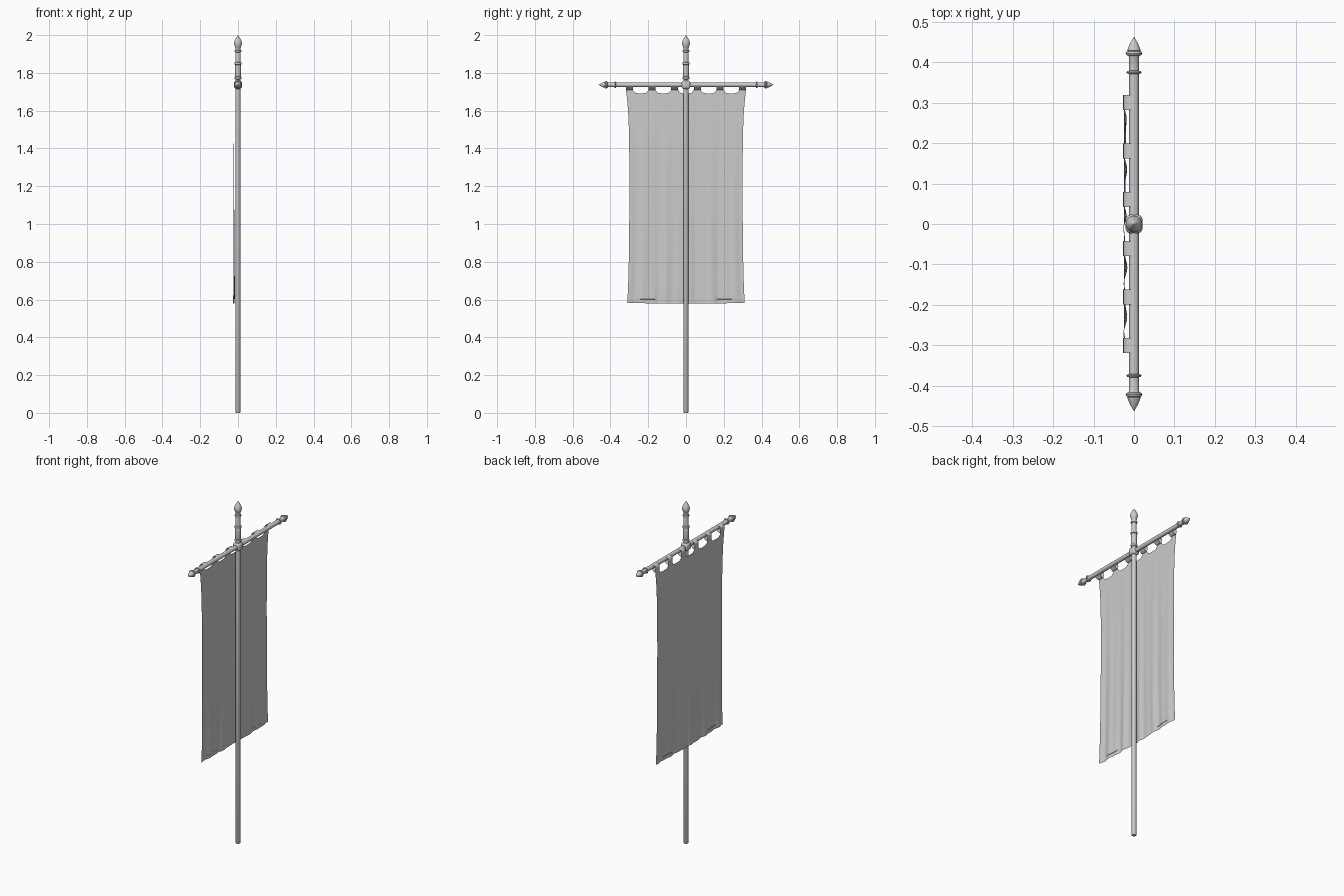
import bpy, math
from mathutils import Matrix, Vector

if "Cube" in bpy.data.objects:
    bpy.data.objects.remove(bpy.data.objects["Cube"])


def make(name, verts, faces, mat=None):
    me = bpy.data.meshes.new(name)
    if mat:
        verts = [mat @ Vector(v) for v in verts]
    me.from_pydata(verts, [], faces)
    me.update()
    ob = bpy.data.objects.new(name, me)
    bpy.context.collection.objects.link(ob)
    bpy.ops.object.select_all(action='DESELECT')
    ob.select_set(True)
    bpy.context.view_layer.objects.active = ob
    bpy.ops.object.shade_smooth_by_angle(angle=math.radians(40))
    return ob


def lathe(name, profile, mat=None, n=20):
    """Turned solid from (radius, height) points, capped at both ends."""
    verts = [(r * math.cos(2 * math.pi * k / n), r * math.sin(2 * math.pi * k / n), z)
             for r, z in profile for k in range(n)]
    faces = [(i * n + k, i * n + (k + 1) % n, (i + 1) * n + (k + 1) % n, (i + 1) * n + k)
             for i in range(len(profile) - 1) for k in range(n)]
    faces += [tuple(range(n))[::-1], tuple(range(len(verts) - n, len(verts)))]
    return make(name, verts, faces, mat)


def ring(z, r, h, base):
    """Rounded bead for a turned profile."""
    return [(base, z - h), (r * 0.92, z - h * 0.7), (r, z), (r * 0.92, z + h * 0.7), (base, z + h)]


BAR_Z = 1.737

# Pole with a slightly bevelled foot
lathe("pole", [(0.011, 0), (0.0128, 0.003), (0.0128, 1.73)])

# Turned finial on top of the pole
lathe("top_finial", [(0.0135, 1.74)] + ring(1.773, 0.019, 0.007, 0.014)
      + [(0.0155, 1.785), (0.0155, 1.838)] + ring(1.85, 0.0195, 0.007, 0.0145)
      + [(0.014, 1.862), (0.014, 1.905)] + ring(1.915, 0.0185, 0.006, 0.013)
      + [(0.012, 1.93), (0.015, 1.936), (0.0195, 1.948), (0.0205, 1.958), (0.018, 1.969),
         (0.011, 1.984), (0.0005, 2.0)])

# Rounded square collar joining pole and crossbar
bpy.ops.mesh.primitive_cube_add(size=1, location=(0, 0, BAR_Z))
collar = bpy.context.object
collar.name = "collar"
collar.scale = (0.042, 0.046, 0.044)
bpy.ops.object.transform_apply(location=False, rotation=False, scale=True)
bev = collar.modifiers.new("round", 'BEVEL')
bev.width, bev.segments = 0.012, 3
bpy.ops.object.shade_smooth_by_angle(angle=math.radians(40))

# Crossbar and its mirrored pointed ends
lift = Matrix.Translation((0, 0, BAR_Z))
for side, label in ((1, "left"), (-1, "right")):
    turn = lift @ Matrix.Rotation(-side * math.pi / 2, 4, 'X')
    lathe("crossbar_" + label, [(0.0122, 0)] + ring(0.375, 0.0185, 0.004, 0.0122)
          + [(0.0122, 0.412)] + ring(0.422, 0.0205, 0.006, 0.014)
          + [(0.0165, 0.4285), (0.016, 0.432), (0.009, 0.448), (0.0005, 0.462)], turn)

# Cloth: scalloped top edge, waisted sides and gentle folds growing downward
TABS = [-0.3 + 0.12 * i for i in range(6)]
PITCH, TAB_HALF = 0.12, 0.019


def top_edge(y):
    d = abs((y + 0.3 + PITCH / 2) % PITCH - PITCH / 2)   # distance from nearest tab
    if d <= TAB_HALF:
        return 1.716
    t = (PITCH / 2 - d) / (PITCH / 2 - TAB_HALF)
    return 1.716 - 0.024 * math.sqrt(max(0, 1 - t ** 4))


def cloth_point(s, u):
    y0 = s * 0.317
    bottom = 0.578 + 0.005 * abs(s) ** 2
    zt = top_edge(y0)
    z = zt + (bottom - zt) * u
    half = 0.299 + 0.018 * math.exp(-max(0, 1.70 - z) / 0.12) + 0.012 * math.exp(-(z - 0.58) / 0.2)
    amp = 0.0045 * u
    x = -0.0245 + 0.004 * u + amp * (0.6 * math.sin(s * 17 + 1) + 0.4 * math.sin(s * 31))
    x -= 0.005 * u * math.exp(-(s / 0.06) ** 2)           # fold pushed out by the pole
    if z < 0.602:
        x -= 0.0015                                       # hem
    return (min(x, -0.014), s * min(half, 0.317), z)


COLS = 132
us = [0, 0.006, 0.014, 0.025] + [0.025 + 0.955 * i / 30 for i in range(1, 31)] + [0.9815, 1]
verts = [cloth_point(-1 + 2 * c / COLS, u) for u in us for c in range(COLS + 1)]
w = COLS + 1
faces = [(r * w + c, (r + 1) * w + c, (r + 1) * w + c + 1, r * w + c + 1)
         for r in range(len(us) - 1) for c in range(COLS)]
make("banner_cloth", verts, faces)

# Straps looping from the cloth around the back of the crossbar
path = [(0.0, 1.7475), (-0.012, 1.749), (-0.021, 1.746), (-0.026, 1.738), (-0.027, 1.726),
        (-0.0245, 1.712), (-0.018, 1.709), (-0.010, 1.714), (0.0, 1.724)]
for i, y in enumerate(TABS):
    verts = [(px, y + e * 0.0185, pz) for px, pz in path for e in (-1, 1)]
    faces = [(2 * k, 2 * k + 1, 2 * k + 3, 2 * k + 2) for k in range(len(path) - 1)]
    make("strap_%d" % (i + 1), verts, faces)
